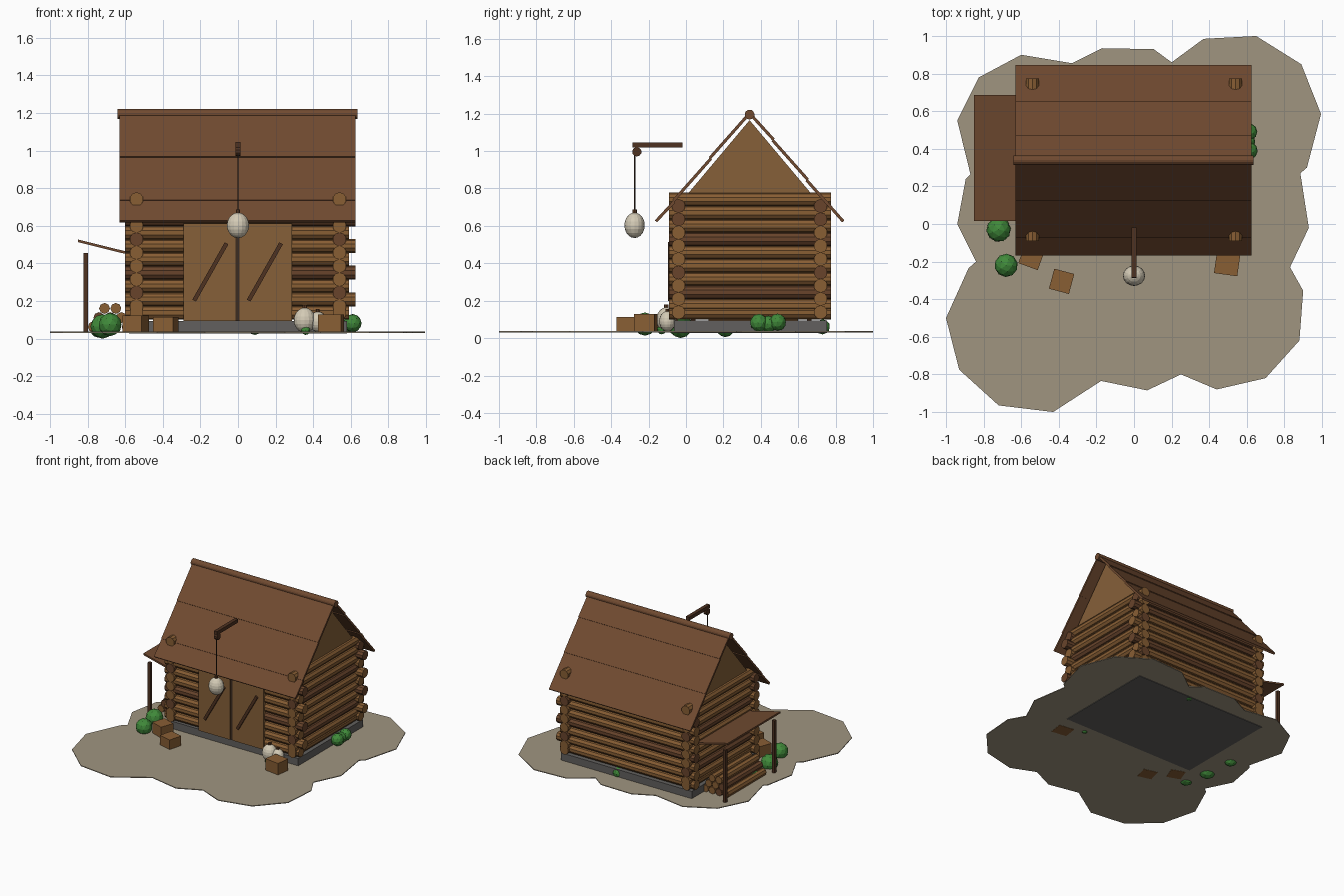
import bpy, bmesh, math
from mathutils import Vector, Matrix

old = bpy.data.objects.get("Cube")
if old:
    bpy.data.objects.remove(old, do_unlink=True)


def material(name, *rgb):
    lin = [((c / 255 + 0.055) / 1.055) ** 2.4 for c in rgb] + [1]
    m = bpy.data.materials.new(name)
    m.use_nodes = True
    m.diffuse_color = lin
    bsdf = next(n for n in m.node_tree.nodes if n.type == 'BSDF_PRINCIPLED')
    bsdf.inputs["Base Color"].default_value = lin
    bsdf.inputs["Roughness"].default_value = 0.9
    return m


LIGHT = material("light log", 136, 94, 52)
DARK = material("dark log", 104, 68, 43)
ROOF = material("roof brown", 112, 74, 48)
DOOR = material("plank wood", 134, 96, 57)
BEAM = material("beam brown", 78, 50, 33)
SAND = material("sandy ground", 160, 149, 128)
STONE = material("grey stone", 98, 96, 94)
LEAF = material("leaf green", 64, 138, 58)
CREAM = material("cream sack", 212, 203, 182)
ROPE = material("dark rope", 60, 44, 32)


def finish(name, bm, mat):
    bmesh.ops.recalc_face_normals(bm, faces=bm.faces[:])
    me = bpy.data.meshes.new(name)
    bm.to_mesh(me)
    bm.free()
    me.materials.append(mat)
    ob = bpy.data.objects.new(name, me)
    bpy.context.collection.objects.link(ob)
    return ob


def box(name, centre, size, mat, rot=0, axis='Z'):
    bm = bmesh.new()
    mx = Matrix.Translation(centre) @ Matrix.Rotation(math.radians(rot), 4, axis) @ Matrix.Diagonal((*size, 1))
    bmesh.ops.create_cube(bm, size=1, matrix=mx)
    return finish(name, bm, mat)


def rod(name, a, b, r, mat, sides=10):
    a, b = Vector(a), Vector(b)
    d = b - a
    mx = Matrix.Translation((a + b) / 2) @ d.to_track_quat('Z', 'Y').to_matrix().to_4x4()
    bm = bmesh.new()
    bmesh.ops.create_cone(bm, cap_ends=True, segments=sides, radius1=r, radius2=r,
                          depth=d.length, matrix=mx)
    return finish(name, bm, mat)


def extrude(name, points, offset, mat):
    bm = bmesh.new()
    face = bm.faces.new([bm.verts.new(p) for p in points])
    ext = bmesh.ops.extrude_face_region(bm, geom=[face], use_keep_orig=True)
    verts = [v for v in ext["geom"] if isinstance(v, bmesh.types.BMVert)]
    bmesh.ops.translate(bm, verts=verts, vec=offset)
    return finish(name, bm, mat)


def sack(name, x, y, z, r):
    bm = bmesh.new()
    mx = Matrix.Translation((x, y, z)) @ Matrix.Diagonal((r, r * 0.92, r * 1.15, 1))
    bmesh.ops.create_uvsphere(bm, u_segments=16, v_segments=10, radius=1, matrix=mx)
    finish(name, bm, CREAM)
    rod(name + "_tie", (x, y, z + r * 1.1), (x, y, z + r * 1.42), r * 0.2, DARK, 8)


def bush(name, x, y, z, r):
    bm = bmesh.new()
    mx = Matrix.Translation((x, y, z)) @ Matrix.Rotation(x * 9 + y, 4, 'Z')
    bmesh.ops.create_icosphere(bm, subdivisions=2, radius=r, matrix=mx)
    finish(name, bm, LEAF)


# Ground sheet and foundation
outline = [(-.6, .9), (-.33, .855), (-.17, .935), (.105, .93), (.2, .86), (.37, .985),
           (.65, 1), (.89, .85), (.995, .585), (.92, .3), (.885, .27), (.93, -.02),
           (.83, -.23), (.9, -.355), (.88, -.62), (.7, -.82), (.44, -.88), (.25, -.8),
           (.07, -.885), (-.175, -.835), (-.43, -1), (-.72, -.965), (-.93, -.775),
           (-1, -.5), (-.88, -.235), (-.84, -.2), (-.94, 0), (-.895, .24),
           (-.87, .265), (-.94, .55), (-.825, .78)]
extrude("ground", [(x, y, .031) for x, y in outline], (0, 0, .006), SAND)
box("foundation", (0, .345, .061), (1.16, .82, .068), STONE)

# Interlocking log walls
STEP, R = 0.071, 0.037
for k in range(9):
    z = 0.138 + STEP * k
    reach = 0.625 if k % 2 else 0.59
    mat = DARK if k in (3, 7, 8) else LIGHT
    for side, y in (("front", -.04), ("back", .72)):
        rod(f"{side}_log", (-.6, y, z), (reach, y, z), R, mat)
    mat = DARK if k in (1, 5) else LIGHT
    for side, x in (("right", -.54), ("left", .54)):
        rod(f"{side}_log", (x, -.09, z + STEP / 2), (x, .775, z + STEP / 2), R, mat)
for x in (-.54, .54):
    rod("sill_log", (x, -.09, .137), (x, .775, .137), R, LIGHT)

# Gables
for x in (-.55, .53):
    extrude("gable", [(x, 0, .76), (x, .68, .76), (x, .34, 1.165)], (.02, 0, 0), DOOR)

# Roof boards overlapping down each slope
for name, s, cuts in (("front", -1, (0, .41, .81, 1)), ("back", 1, (0, .24, .61, 1))):
    down = Vector((0, s * .49, -.575))
    up = Vector((0, s * .575, .49)).normalized()
    top = Vector((-.63, .34, 1.19))
    for t0, t1 in zip(cuts, cuts[1:]):
        a, b = top + down * t0, top + down * t1 + up * .006
        extrude(f"{name}_roof_board", [a, b, b + up * .016, a + up * .016],
                (1.255, 0, 0), ROOF)
rod("ridge_pole", (-.64, .34, 1.195), (.635, .34, 1.195), .026, ROOF, 14)

# Double door with slanted braces
for s in (-1, 1):
    box("door_leaf", (s * .149 - .002, -.064, .354), (.278, .04, .518), DOOR)
    x = -.147 if s < 0 else .143
    box("door_brace", (x, -.088, .355), (.022, .016, .35), BEAM, 29.5, 'Y')
box("door_gap", (-.002, -.06, .354), (.022, .036, .518), ROPE)

# Hoist with hanging sack
box("hoist_beam", (0, -.152, 1.032), (.028, .266, .028), BEAM)
rod("hoist_pulley", (-.014, -.263, .996), (.014, -.263, .996), .025, BEAM, 10)
rod("hoist_rope", (0, -.275, .68), (0, -.275, 1), .004, ROPE, 6)
sack("hanging_sack", 0, -.275, .603, .059)

# Lean-to shelter and firewood
extrude("shelter_roof", [(-.85, .015, .513), (-.575, .015, .445), (-.575, .015, .459),
                         (-.85, .015, .527)], (0, .67, 0), ROOF)
for y in (.04, .66):
    box("shelter_post", (-.81, y, .244), (.024, .024, .425), BEAM)
for row in range(3):
    for i in range(4 - row):
        x, z = -.77 + .03 * row + .06 * i, .063 + .049 * row
        rod("firewood", (x, .12, z), (x, .6, z), .029, DARK if (i + row) % 3 == 1 else LIGHT, 8)

# Crates, sacks and bushes around the house
for x, y, h, rot in ((-.545, -.175, .095, -20), (-.385, -.305, .085, -15), (.495, -.215, .1, -8)):
    box("crate", (x, y, .029 + h / 2), (.125 if x > 0 else .11, .11, h), LIGHT, rot)
sack("ground_sack", .355, -.105, .098, .058)
sack("small_sack", .425, -.1, .09, .047)
for x, y, z, r in ((-.68, -.22, .075, .062), (-.72, -.03, .065, .065), (-.74, .21, .055, .05),
                   (.61, .39, .082, .048), (.6, .44, .075, .045), (.61, .49, .085, .046),
                   (.09, .73, .06, .04), (.36, -.13, .045, .025)):
    bush("bush", x, y, z, r)
